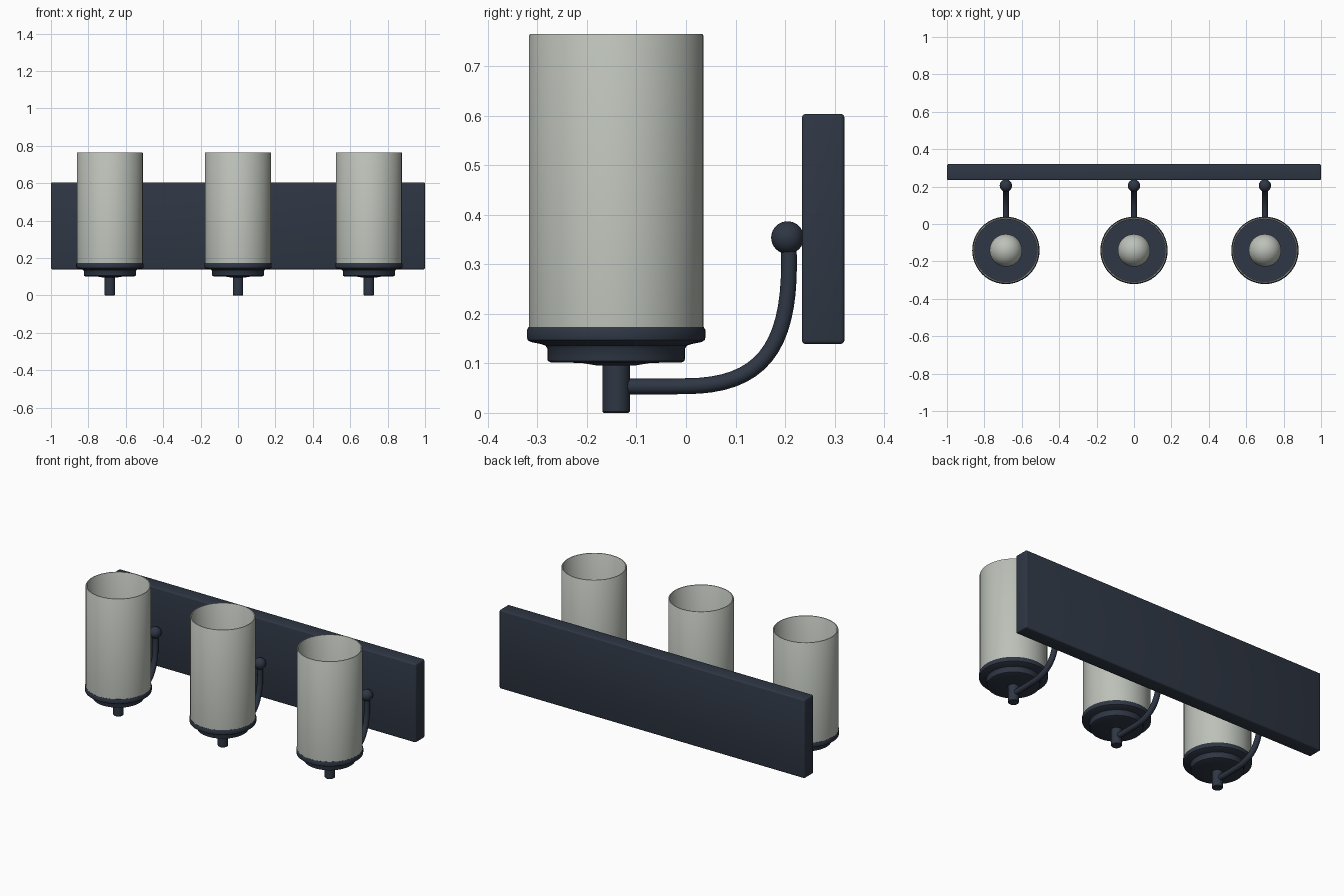
import bpy, bmesh, math
from mathutils import Vector

if "Cube" in bpy.data.objects:
    bpy.data.objects.remove(bpy.data.objects["Cube"])


def material(name, rgb):
    m = bpy.data.materials.new(name)
    m.diffuse_color = (*rgb, 1)
    m.use_nodes = True
    m.node_tree.nodes["Principled BSDF"].inputs["Base Color"].default_value = m.diffuse_color
    return m


DARK = material("dark_blue_metal", (0.028, 0.038, 0.058))
GLASS = material("frosted_grey_glass", (0.50, 0.53, 0.48))
LAMP_Y = -0.141


def finish(obj, mat, angle=35):
    obj.data.materials.append(mat)
    bpy.ops.object.select_all(action='DESELECT')
    obj.select_set(True)
    bpy.context.view_layer.objects.active = obj
    bpy.ops.object.shade_smooth_by_angle(angle=math.radians(angle))
    return obj


def from_bmesh(name, bm):
    bmesh.ops.recalc_face_normals(bm, faces=bm.faces[:])
    me = bpy.data.meshes.new(name)
    bm.to_mesh(me)
    bm.free()
    obj = bpy.data.objects.new(name, me)
    bpy.context.collection.objects.link(obj)
    return obj


def lathe(name, profile, x, mat, closed=False, steps=48):
    """Spin an (r, z) profile around the vertical axis of a lamp."""
    bm = bmesh.new()
    pts = profile + [profile[0]] if closed else profile
    vs = [bm.verts.new((r, 0, z)) for r, z in pts]
    es = [bm.edges.new(p) for p in zip(vs, vs[1:])]
    bmesh.ops.spin(bm, geom=vs + es, cent=(0, 0, 0), axis=(0, 0, 1),
                   angle=2 * math.pi, steps=steps)
    bmesh.ops.remove_doubles(bm, verts=bm.verts[:], dist=1e-5)
    obj = from_bmesh(name, bm)
    obj.location = (x, LAMP_Y, 0)
    return finish(obj, mat)


def arm(name, x):
    """Curved tube from the stem up to the ball at the wall plate."""
    cu = bpy.data.curves.new(name, 'CURVE')
    cu.dimensions = '3D'
    cu.bevel_depth = 0.016
    cu.bevel_resolution = 4
    cu.resolution_u = 16
    cu.use_fill_caps = True
    sp = cu.splines.new('BEZIER')
    sp.bezier_points.add(3)
    path = [((-0.13, .053), (-0.17, .053), (-0.09, .053)),
            ((0, .054), (-0.04, .053), (0.15, .054)),
            ((0.208, .30), (0.208, .13), (0.208, .32)),
            ((0.206, .352), (0.207, .335), (0.206, .36))]
    for p, (co, left, right) in zip(sp.bezier_points, path):
        p.handle_left_type = p.handle_right_type = 'FREE'
        p.co = (x, *co)
        p.handle_left = (x, *left)
        p.handle_right = (x, *right)
    tmp = bpy.data.objects.new(name + "_curve", cu)
    bpy.context.collection.objects.link(tmp)
    bpy.context.view_layer.update()
    me = bpy.data.meshes.new_from_object(
        tmp.evaluated_get(bpy.context.evaluated_depsgraph_get()))
    bpy.data.objects.remove(tmp)
    me.materials.clear()
    obj = bpy.data.objects.new(name, me)
    bpy.context.collection.objects.link(obj)
    return finish(obj, DARK, 50)


# wall plate
bm = bmesh.new()
bmesh.ops.create_cube(bm, size=1)
bmesh.ops.scale(bm, vec=Vector((2, 0.086, 0.465)), verts=bm.verts[:])
bmesh.ops.translate(bm, vec=Vector((0, 0.277, 0.3715)), verts=bm.verts[:])
bmesh.ops.bevel(bm, geom=bm.edges[:], offset=0.008, segments=3,
                profile=0.5, affect='EDGES')
finish(from_bmesh("wall_plate", bm), DARK)

# bulb profile: neck flowing into a round globe
R, CZ = 0.087, 0.37
bulb = [(0.04, 0.215), (0.042, 0.25), (0.052, 0.285)]
bulb += [(R * math.cos(a), CZ + R * math.sin(a))
         for a in [math.radians(-45 + 135 * i / 14) for i in range(14)]]
bulb.append((0, CZ + R))

for side, x in (("left", -0.685), ("middle", 0.0), ("right", 0.70)):
    # stem under the cup
    lathe(side + "_stem", [(0, 0), (0.025, 0), (0.028, 0.003),
                           (0.028, 0.105), (0, 0.105)], x, DARK, steps=32)
    # stepped cup holding the shade
    lathe(side + "_cup",
          [(0, 0.096), (0.04, 0.096), (0.07, 0.101), (0.132, 0.102),
           (0.138, 0.105), (0.139, 0.11), (0.139, 0.130), (0.143, 0.136),
           (0.152, 0.139), (0.172, 0.143), (0.179, 0.147), (0.180, 0.152),
           (0.180, 0.168), (0.177, 0.173), (0.165, 0.173), (0, 0.173)],
          x, DARK)
    # open-topped glass shade with a thin wall
    lathe(side + "_shade",
          [(0.176, 0.165), (0.176, 0.762), (0.174, 0.765),
           (0.169, 0.765), (0.167, 0.762), (0.167, 0.165)],
          x, GLASS, closed=True)
    # socket and bulb inside the shade
    lathe(side + "_socket", [(0.05, 0.17), (0.05, 0.222), (0.047, 0.225),
                             (0, 0.225)], x, DARK, steps=32)
    lathe(side + "_bulb", bulb, x, GLASS, steps=32)
    # arm and the ball joining it to the plate
    arm(side + "_arm", x)
    bm = bmesh.new()
    bmesh.ops.create_uvsphere(bm, u_segments=32, v_segments=16, radius=0.033)
    ball = from_bmesh(side + "_ball", bm)
    ball.location = (x, 0.205, 0.354)
    finish(ball, DARK, 60)
